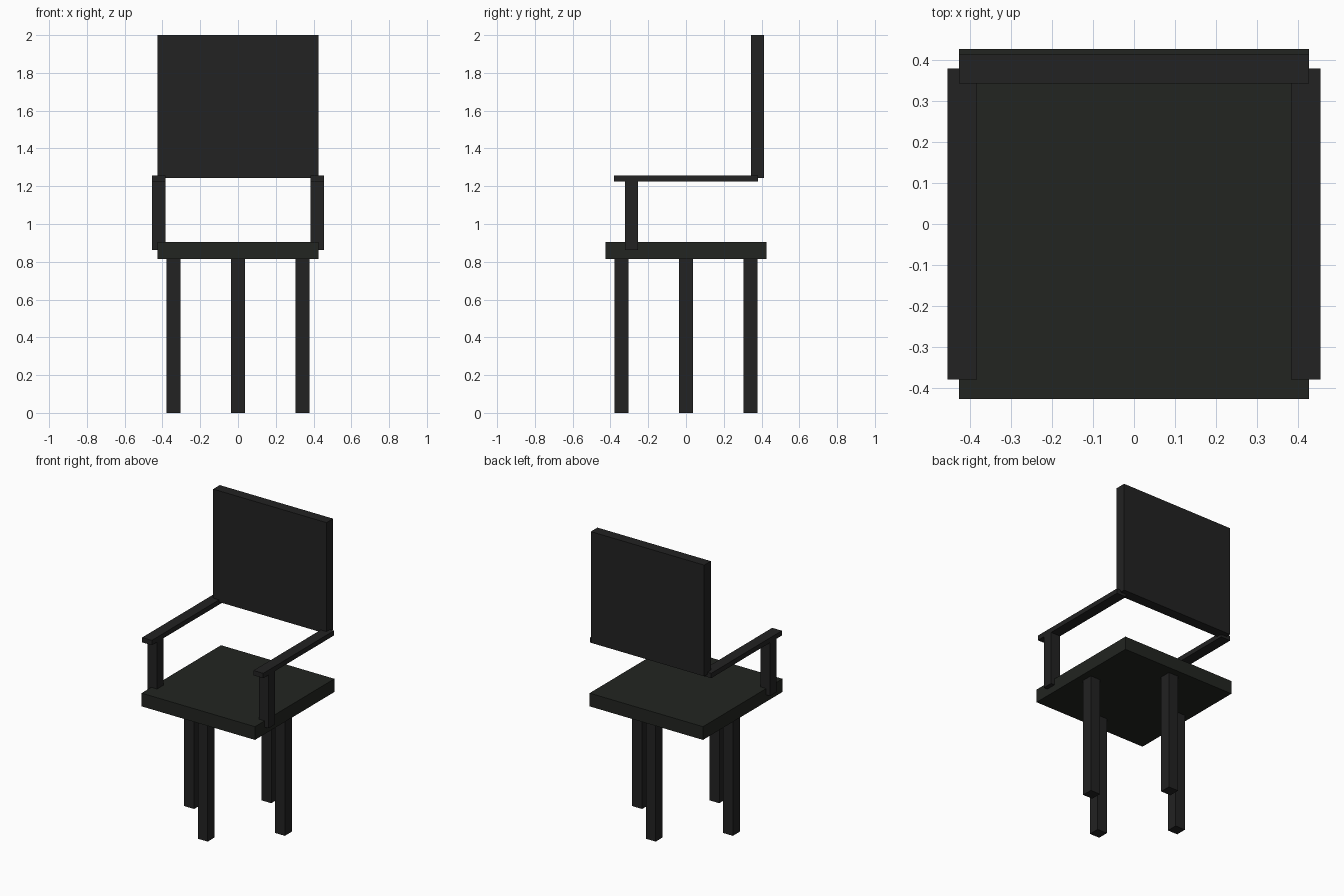
import bpy

if "Cube" in bpy.data.objects:
    bpy.data.objects.remove(bpy.data.objects["Cube"])


def material(name, color):
    mat = bpy.data.materials.new(name)
    mat.diffuse_color = (*color, 1)
    mat.use_nodes = True
    mat.node_tree.nodes["Principled BSDF"].inputs["Base Color"].default_value = mat.diffuse_color
    return mat


dark = material("dark_wood", (0.016, 0.016, 0.016))
cushion = material("dark_cushion", (0.016, 0.018, 0.015))


def box(name, lo, hi, mat=dark):
    """Axis-aligned box between two opposite corners."""
    bpy.ops.mesh.primitive_cube_add(size=1, location=[(a + b) / 2 for a, b in zip(lo, hi)])
    obj = bpy.context.object
    obj.name = name
    obj.scale = [b - a for a, b in zip(lo, hi)]
    bpy.ops.object.transform_apply(location=False, rotation=False, scale=True)
    obj.data.materials.append(mat)
    return obj


# Seat and floating backrest
box("seat", (-0.427, -0.427, 0.815), (0.427, 0.427, 0.905), cushion)
box("backrest", (-0.427, 0.343, 1.243), (0.427, 0.414, 2.0))

# Four legs under the middle of each seat edge
R, H = 0.342, 0.037
for name, x, y in (("front_leg", 0, -R), ("back_leg", 0, R),
                   ("left_leg", -R, 0), ("right_leg", R, 0)):
    box(name, (x - H, y - H, 0), (x + H, y + H, 0.82))

# Armrests and their front posts, on both sides
for side, s in (("left", -1), ("right", 1)):
    x0, x1 = sorted((s * 0.383, s * 0.456))
    box(side + "_armrest", (x0, -0.38, 1.225), (x1, 0.38, 1.258))
    box(side + "_arm_post", (x0, -0.323, 0.862), (x1, -0.253, 1.228))
